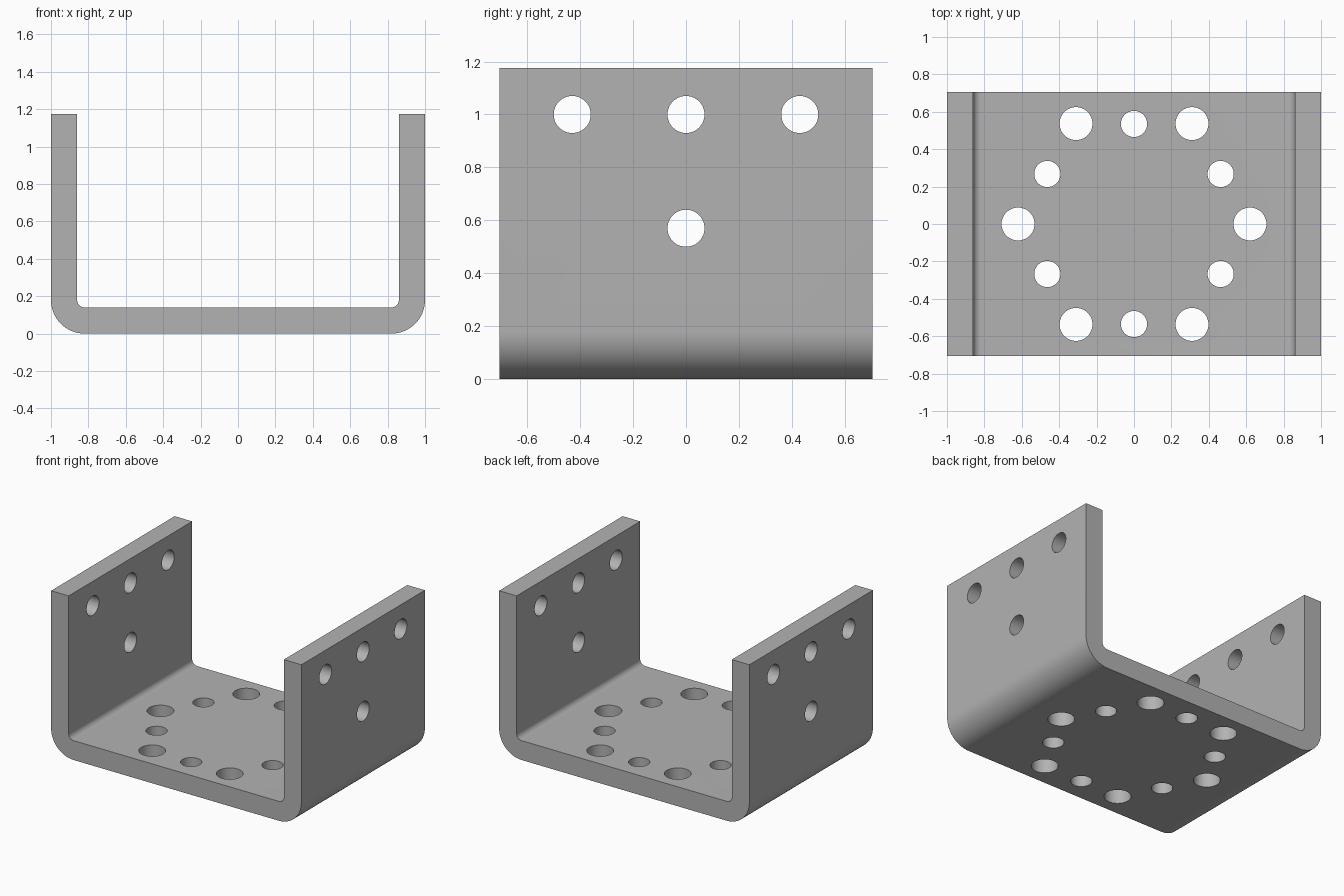
import bpy, bmesh, math
from mathutils import Matrix, Vector

cube = bpy.data.objects.get("Cube")
if cube:
    bpy.data.objects.remove(cube, do_unlink=True)

HALF_X, HALF_Y, HEIGHT = 1.0, 0.705, 1.175
WALL, BEND_OUT, BEND_IN = 0.14, 0.18, 0.04
UP, SIDE = Vector((0, 0, 1)), Vector((1, 0, 0))

steel = bpy.data.materials.new("plain grey steel")
steel.use_nodes = True
grey = (0.45, 0.45, 0.45, 1)
steel.diffuse_color = grey
steel.node_tree.nodes["Principled BSDF"].inputs["Base Color"].default_value = grey


def new_object(name, bm):
    bmesh.ops.recalc_face_normals(bm, faces=bm.faces)
    mesh = bpy.data.meshes.new(name)
    bm.to_mesh(mesh)
    bm.free()
    mesh.materials.append(steel)
    obj = bpy.data.objects.new(name, mesh)
    bpy.context.collection.objects.link(obj)
    return obj


def bend(radius, steps=16):
    """Quarter arc of the right-hand corner, from floor to wall."""
    cx, cz = HALF_X - BEND_OUT, BEND_OUT
    angles = [math.pi / 2 * i / steps for i in range(steps + 1)]
    return [(cx + radius * math.sin(a), cz - radius * math.cos(a)) for a in angles]


def mirrored(points):
    return [(-x, z) for x, z in reversed(points)]


# Bent plate: U profile extruded along y
outer = bend(BEND_OUT) + [(HALF_X, HEIGHT)]
inner = bend(BEND_IN) + [(HALF_X - WALL, HEIGHT)]
profile = mirrored(outer) + outer + inner[::-1] + mirrored(inner)[::-1]
bm = bmesh.new()
face = bm.faces.new([bm.verts.new((x, -HALF_Y, z)) for x, z in profile])
extruded = bmesh.ops.extrude_face_region(bm, geom=[face], use_keep_orig=True)
verts = [v for v in extruded["geom"] if isinstance(v, bmesh.types.BMVert)]
bmesh.ops.translate(bm, verts=verts, vec=(0, 2 * HALF_Y, 0))
bracket = new_object("u_bracket", bm)

# Drill cutters: two alternating rings in the floor, four holes through both walls
drills = bmesh.new()


def drill(centre, axis, radius, length):
    turn = UP.rotation_difference(axis).to_matrix().to_4x4()
    bmesh.ops.create_cone(drills, cap_ends=True, segments=48, radius1=radius,
                          radius2=radius, depth=length,
                          matrix=Matrix.Translation(centre) @ turn)


for i in range(6):
    a = math.radians(60 * i)
    b = a + math.radians(30)
    drill((0.62 * math.cos(a), 0.62 * math.sin(a), WALL / 2), UP, 0.088, 0.4)
    drill((0.535 * math.cos(b), 0.535 * math.sin(b), WALL / 2), UP, 0.07, 0.4)
for y, z in [(-0.43, 1.0), (0, 1.0), (0.43, 1.0), (0, 0.57)]:
    drill((0, y, z), SIDE, 0.07, 3)
cutter = new_object("hole_cutter", drills)
cutter.hide_render = True

# Cut the holes and discard the cutter
cut = bracket.modifiers.new("holes", 'BOOLEAN')
cut.operation, cut.solver, cut.object = 'DIFFERENCE', 'EXACT', cutter
bpy.ops.object.select_all(action='DESELECT')
bracket.select_set(True)
bpy.context.view_layer.objects.active = bracket
bpy.ops.object.modifier_apply(modifier=cut.name)
bpy.data.objects.remove(cutter, do_unlink=True)
bpy.ops.object.shade_smooth_by_angle(angle=math.radians(30))
